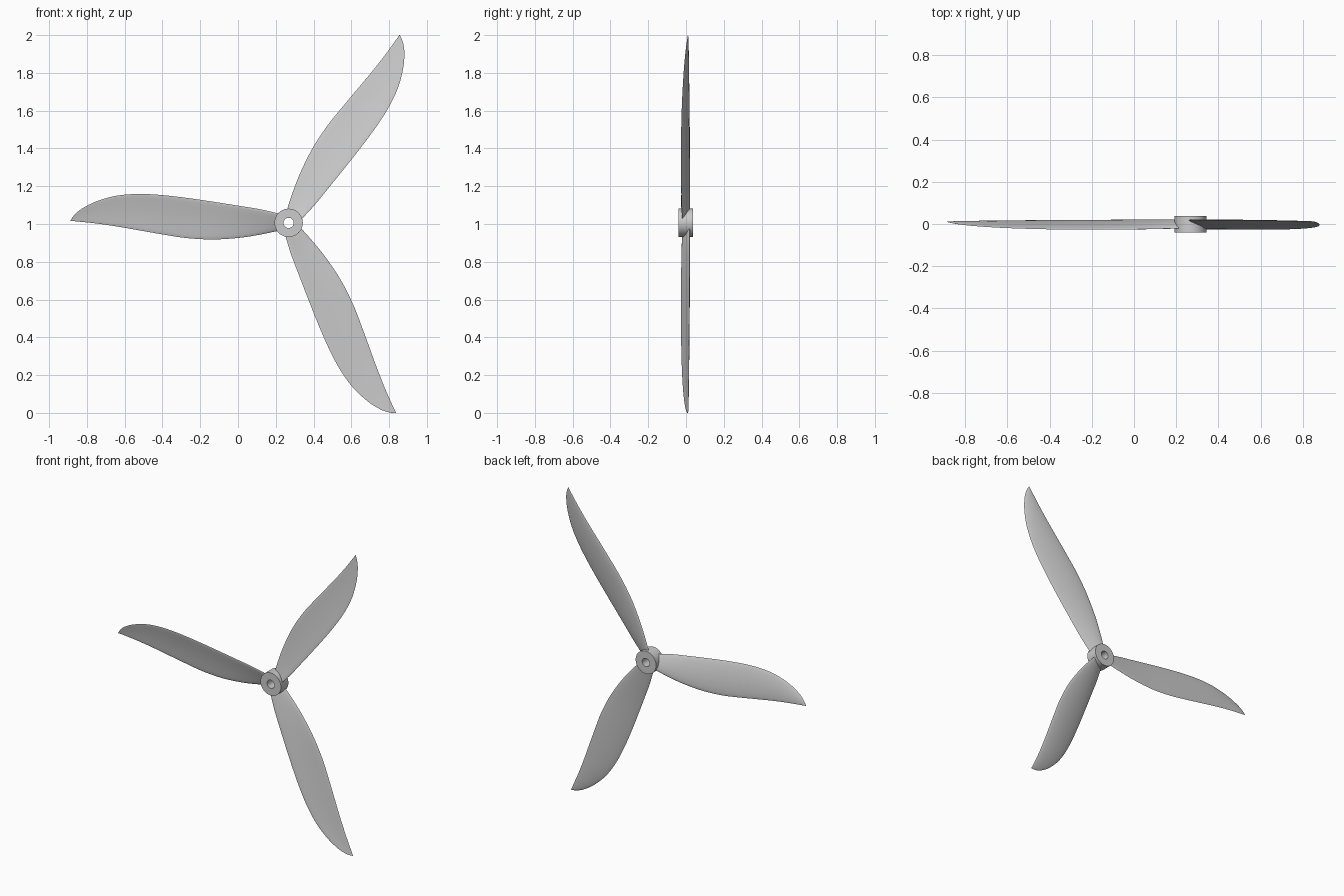
import bpy, bmesh, math

if "Cube" in bpy.data.objects:
    bpy.data.objects.remove(bpy.data.objects["Cube"])

CX, CZ = 0.268, 1.006          # hub axis position

# Blade stations: radius, trailing offset, leading offset, trailing y, leading y, thickness
STATIONS = [
    (0.045, -0.040, 0.048, 0.018, -0.020, 0.016),
    (0.150, -0.062, 0.072, 0.019, -0.023, 0.015),
    (0.260, -0.079, 0.090, 0.019, -0.025, 0.014),
    (0.400, -0.088, 0.112, 0.018, -0.026, 0.013),
    (0.545, -0.080, 0.133, 0.018, -0.026, 0.012),
    (0.680, -0.059, 0.148, 0.017, -0.025, 0.011),
    (0.800, -0.038, 0.153, 0.016, -0.022, 0.010),
    (0.915, -0.018, 0.143, 0.015, -0.017, 0.009),
    (1.020, -0.003, 0.113, 0.014, -0.010, 0.007),
    (1.095, 0.005, 0.075, 0.013, -0.002, 0.005),
    (1.135, 0.009, 0.041, 0.012, 0.005, 0.003),
    (1.155, 0.010, 0.012, 0.011, 0.010, 0.001),
]


def smooth(rows, steps):
    """Catmull-Rom through the station rows."""
    out = []
    n = len(rows)
    for i in range(n - 1):
        p = [rows[max(0, min(n - 1, i + k))] for k in (-1, 0, 1, 2)]
        for s in range(steps):
            t = s / steps
            out.append([0.5 * (2 * b + (c - a) * t + (2 * a - 5 * b + 4 * c - d) * t * t
                               + (3 * b - a - 3 * c + d) * t ** 3)
                        for a, b, c, d in zip(*p)])
    out.append(list(rows[-1]))
    return out


def finish(name, bm, angle):
    bmesh.ops.recalc_face_normals(bm, faces=bm.faces)
    me = bpy.data.meshes.new(name)
    bm.to_mesh(me)
    bm.free()
    ob = bpy.data.objects.new(name, me)
    bpy.context.collection.objects.link(ob)
    bpy.ops.object.select_all(action='DESELECT')
    ob.select_set(True)
    bpy.context.view_layer.objects.active = ob
    bpy.ops.object.shade_smooth_by_angle(angle=math.radians(angle))
    return ob


def bridge(bm, rings, closed=False):
    n = len(rings[0])
    for k in range(len(rings) if closed else len(rings) - 1):
        a, b = rings[k], rings[(k + 1) % len(rings)]
        for i in range(n):
            j = (i + 1) % n
            bm.faces.new((a[i], a[j], b[j], b[i]))


def blade(name, angle):
    u = (math.cos(angle), math.sin(angle))
    v = (math.sin(angle), -math.cos(angle))
    half = 10
    bm = bmesh.new()
    rings = []
    for r, o0, o1, y0, y1, th in smooth(STATIONS, 4):
        # thin cambered section, concave towards the front
        ring = []
        for k in range(2 * half):
            a = math.pi * k / half
            s = 0.5 - 0.5 * math.cos(a)
            off = o0 + (o1 - o0) * s
            camber = 0.035 * (o1 - o0) * 4 * s * (1 - s)
            y = y0 + (y1 - y0) * s + camber + 0.5 * th * math.sin(a)
            ring.append(bm.verts.new((CX + u[0] * r + v[0] * off, y,
                                      CZ + u[1] * r + v[1] * off)))
        rings.append(ring)
    bridge(bm, rings)
    bm.faces.new(rings[0])
    bm.faces.new(rings[-1])
    return finish(name, bm, 50)


# Hub ring with a through hole
bm = bmesh.new()
rings = []
for r, y in ((0.027, -0.04), (0.075, -0.04), (0.075, 0.038), (0.027, 0.038)):
    rings.append([bm.verts.new((CX + r * math.cos(2 * math.pi * i / 64), y,
                                CZ + r * math.sin(2 * math.pi * i / 64))) for i in range(64)])
bridge(bm, rings, closed=True)
finish("hub", bm, 30)

# Three blades, 120 degrees apart
for i in range(3):
    blade(f"blade_{i + 1}", math.radians(60 + 120 * i))
